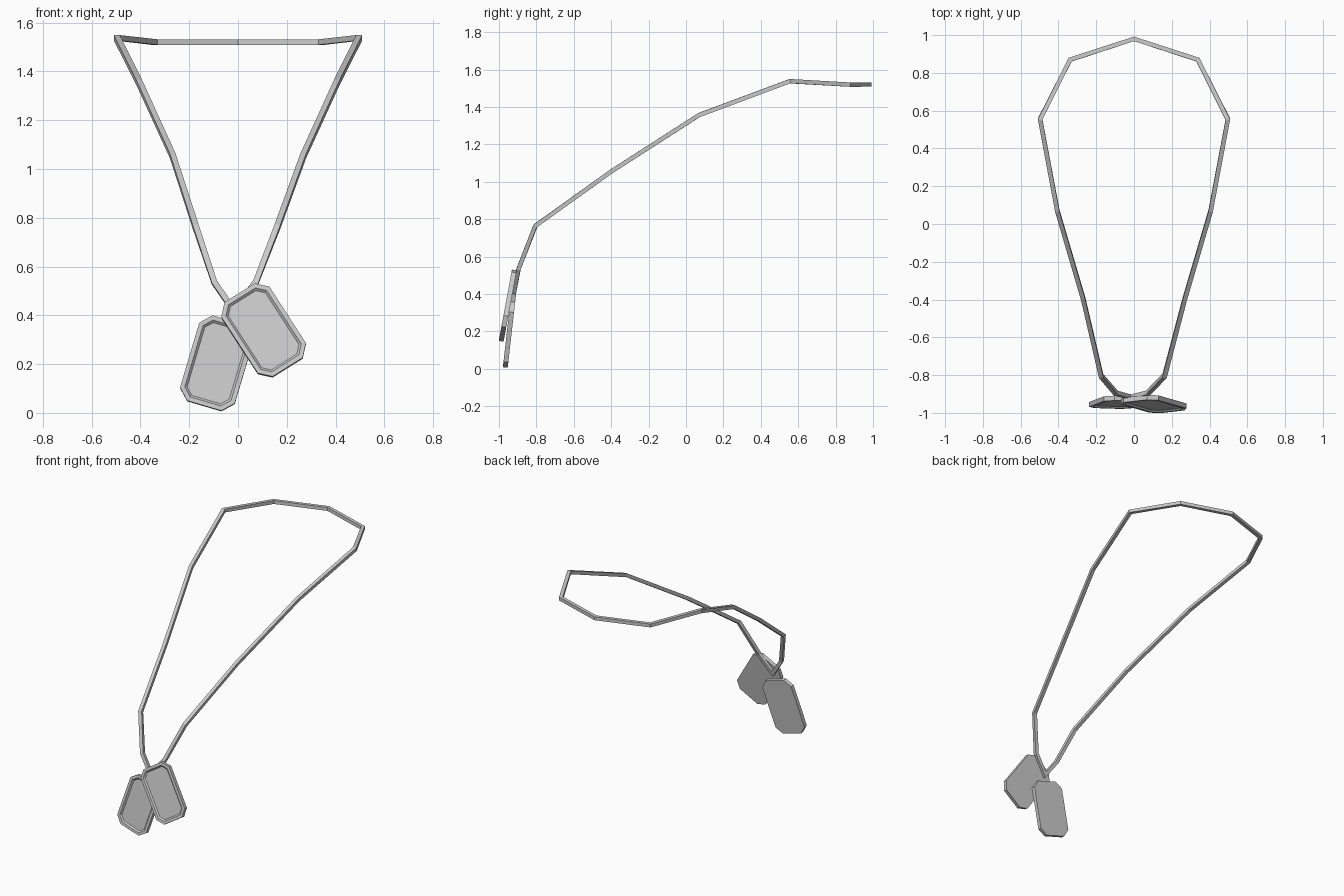
import bpy, bmesh
from math import radians
from mathutils import Vector, Matrix

if "Cube" in bpy.data.objects:
    bpy.data.objects.remove(bpy.data.objects["Cube"])


def finish(bm, name):
    bmesh.ops.recalc_face_normals(bm, faces=bm.faces)
    me = bpy.data.meshes.new(name)
    bm.to_mesh(me)
    bm.free()
    ob = bpy.data.objects.new(name, me)
    bpy.context.collection.objects.link(ob)
    return ob


def bridge(bm, a, b):
    n = len(a)
    for i in range(n):
        bm.faces.new((a[i], a[(i + 1) % n], b[(i + 1) % n], b[i]))


# neck cord: one half of the path (right side), from nape down to the pendant
HALF = [(0, 0.98, 1.52), (0.338, 0.87, 1.52), (0.497, 0.555, 1.538),
        (0.406, 0.07, 1.357), (0.268, -0.40, 1.055), (0.168, -0.805, 0.765),
        (0.085, -0.895, 0.535), (0, -0.917, 0.42)]


def make_cord(size=0.023):
    half = [Vector(p) for p in HALF]
    normals = []
    for i in range(len(half)):
        d = half[min(i + 1, len(half) - 1)] - half[max(i - 1, 0)]
        normals.append(Vector((0, d.z, -d.y)).normalized())
    idx = list(range(len(half))) + list(range(len(half) - 2, 0, -1))
    pts = []
    for k, i in enumerate(idx):
        p = half[i].copy()
        if k >= len(half):
            p.x = -p.x
        if i >= 5:                      # the lower end hangs slightly to the left
            p.x -= (i - 4) * 0.006
        pts.append(p)
    bm = bmesh.new()
    rings = []
    n = len(pts)
    for k, p in enumerate(pts):
        d1 = (p - pts[k - 1]).normalized()
        d2 = (pts[(k + 1) % n] - p).normalized()
        t = (d1 + d2).normalized()
        nv = normals[idx[k]]
        nv = (nv - t * nv.dot(t)).normalized()
        b = t.cross(nv) / d1.dot(t)     # mitred corner
        h = size / 2
        rings.append([bm.verts.new(p + (b * u + nv * v) * h)
                      for u, v in ((-1, -1), (1, -1), (1, 1), (-1, 1))])
    for k in range(n):
        bridge(bm, rings[k], rings[(k + 1) % n])
    return finish(bm, "neck_cord")


# tag: chamfered plate with raised rim and sunken front panel
def make_tag(name, centre, lean, roll, w=0.234, l=0.367, t=0.026):
    def ring(bm, inset, y):
        x, z, c = w / 2 - inset, l / 2 - inset, 0.044 - 0.586 * inset
        out = [(x, z - c), (x - c, z), (c - x, z), (-x, z - c),
               (-x, c - z), (c - x, -z), (x - c, -z), (x, c - z)]
        return [bm.verts.new((a, y, b)) for a, b in out]

    bm = bmesh.new()
    rings = [ring(bm, i, y) for i, y in
             ((0, t / 2), (0, -t / 2), (0.018, -t / 2), (0.027, -t / 2 + 0.009))]
    for a, b in zip(rings, rings[1:]):
        bridge(bm, a, b)
    bm.faces.new(rings[0])
    bm.faces.new(rings[-1])
    ob = finish(bm, name)
    ob.matrix_world = (Matrix.Translation(centre)
                       @ Matrix.Rotation(radians(-lean), 4, 'X')
                       @ Matrix.Rotation(radians(roll), 4, 'Y'))
    return ob


make_cord()
make_tag("front_tag", (0.105, -0.953, 0.338), 10.5, -32.5)
make_tag("rear_tag", (-0.086, -0.944, 0.203), 6.5, 16.5)
